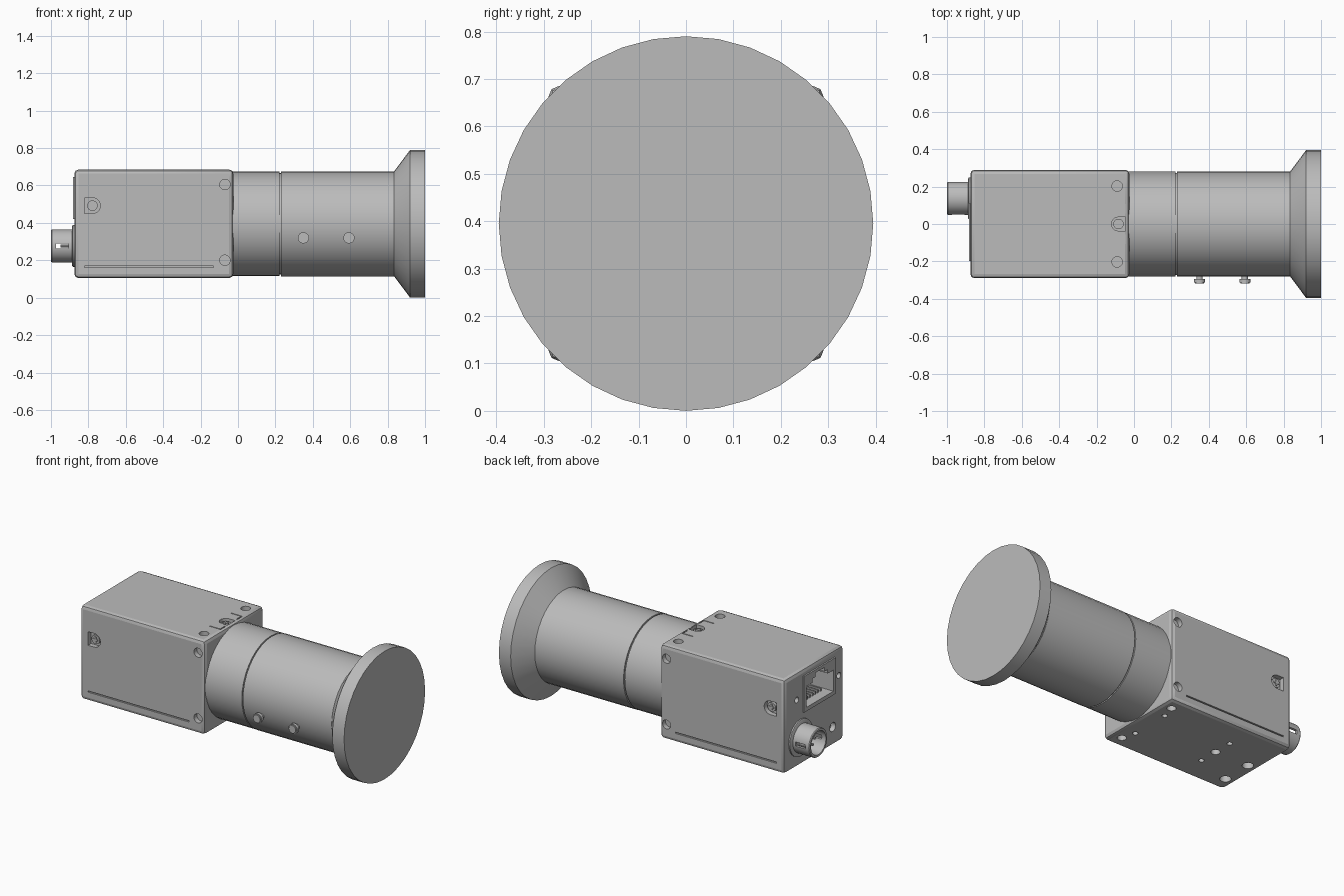
import bpy, bmesh
from math import sin, cos, pi

cube = bpy.data.objects.get("Cube")
if cube:
    bpy.data.objects.remove(cube)

grey = bpy.data.materials.new("neutral grey")
grey.use_nodes = True
grey.diffuse_color = (0.5, 0.5, 0.5, 1)
grey.node_tree.nodes["Principled BSDF"].inputs["Base Color"].default_value = (0.5, 0.5, 0.5, 1)

AXIS_Z = 0.395    # height of the optical axis
BACK = -0.875     # rear face of the housing
FRONT = -0.025    # front face of the housing
HALF = 0.29       # half width of the housing


def finish(name, bm, angle=30):
    """Turn a bmesh into a named, shaded object."""
    bmesh.ops.recalc_face_normals(bm, faces=bm.faces)
    mesh = bpy.data.meshes.new(name)
    bm.to_mesh(mesh)
    bm.free()
    obj = bpy.data.objects.new(name, mesh)
    bpy.context.collection.objects.link(obj)
    mesh.materials.append(grey)
    smooth(obj, angle)
    return obj


def smooth(obj, angle=30):
    bpy.ops.object.select_all(action='DESELECT')
    bpy.context.view_layer.objects.active = obj
    obj.select_set(True)
    bpy.ops.object.shade_smooth_by_angle(angle=angle * pi / 180)


def apply(obj, mod):
    bpy.context.view_layer.objects.active = obj
    bpy.ops.object.modifier_apply(modifier=mod.name)


def cut(obj, bm):
    """Subtract the closed solids in bm from an object."""
    cutter = finish("cutter", bm)
    cutter.hide_render = True
    mod = obj.modifiers.new("cut", 'BOOLEAN')
    mod.operation = 'DIFFERENCE'
    mod.solver = 'EXACT'
    mod.object = cutter
    apply(obj, mod)
    bpy.data.objects.remove(cutter)
    smooth(obj)


def prism(bm, outline, axis, lo, hi):
    """Extrude a 2D outline along one axis."""
    place = {'x': lambda u, v, w: (w, u, v),
             'y': lambda u, v, w: (u, w, v),
             'z': lambda u, v, w: (u, v, w)}[axis]
    rings = [[bm.verts.new(place(u, v, w)) for u, v in outline] for w in (lo, hi)]
    for ring in rings:
        bm.faces.new(ring)
    n = len(outline)
    for i in range(n):
        j = (i + 1) % n
        bm.faces.new((rings[0][i], rings[0][j], rings[1][j], rings[1][i]))


def circle(u, v, r, n=20):
    return [(u + r * cos(2 * pi * i / n), v + r * sin(2 * pi * i / n)) for i in range(n)]


def rect(u0, u1, v0, v1):
    return [(u0, v0), (u1, v0), (u1, v1), (u0, v1)]


def d_shape(u, v, r, side):
    """Half round on one side, square on the other."""
    arc = [(u + side * r * cos(a), v + r * sin(a))
           for a in (pi * (i / 10 - 0.5) for i in range(11))]
    return arc + [(u - side * r, v + r), (u - side * r, v - r)]


def lathe(name, profile, y=0, z=AXIS_Z, sides=36, closed=False):
    """Revolve (x, radius) points around a line along x."""
    bm = bmesh.new()
    rings = [[bm.verts.new((x, y + u, z + v)) for u, v in circle(0, 0, r, sides)]
             for x, r in profile]
    pairs = list(zip(rings, rings[1:]))
    if closed:
        pairs.append((rings[-1], rings[0]))
    else:
        bm.faces.new(rings[0])
        bm.faces.new(rings[-1])
    for a, b in pairs:
        for i in range(sides):
            j = (i + 1) % sides
            bm.faces.new((a[i], a[j], b[j], b[i]))
    return finish(name, bm)


# Housing with softened edges
bm = bmesh.new()
prism(bm, rect(-HALF, HALF, AXIS_Z - HALF, AXIS_Z + HALF), 'x', BACK, FRONT)
housing = finish("housing", bm)
bevel = housing.modifiers.new("bevel", 'BEVEL')
bevel.width = 0.022
bevel.segments = 2
apply(housing, bevel)

# Recesses in the housing
bm = bmesh.new()
TOP, BOTTOM = AXIS_Z + HALF, AXIS_Z - HALF
for s in (-1, 1):
    inner, outer = s * (HALF - 0.03), s * (HALF + 0.03)
    for z in (0.2, 0.605):
        prism(bm, circle(-0.07, z, 0.028), 'y', inner, outer)
    prism(bm, d_shape(-0.778, 0.492, 0.042, 1), 'y', inner, outer)
    prism(bm, rect(-0.82, -0.13, 0.161, 0.169), 'y', s * (HALF - 0.01), outer)
    # top holes and bracket grooves
    prism(bm, circle(-0.09, s * 0.203, 0.028), 'z', TOP - 0.03, TOP + 0.03)
    bracket = [(-0.12, 0.107), (-0.045, 0.107), (-0.045, 0.055),
               (-0.051, 0.055), (-0.051, 0.101), (-0.12, 0.101)]
    prism(bm, [(u, s * v) for u, v in bracket], 'z', TOP - 0.006, TOP + 0.03)
    # underside holes in mirrored pairs
    for x, y, r in ((-0.09, 0.21, 0.026), (-0.114, 0.125, 0.016), (-0.58, 0.12, 0.016)):
        prism(bm, circle(x, s * y, r), 'z', BOTTOM - 0.03, BOTTOM + 0.04)
prism(bm, d_shape(-0.083, 0, 0.037, -1), 'z', TOP - 0.03, TOP + 0.03)
for x, y, r in ((-0.58, 0, 0.026), (-0.81, 0, 0.032), (-0.81, -0.19, 0.032)):
    prism(bm, circle(x, y, r), 'z', BOTTOM - 0.03, BOTTOM + 0.04)
# rear holes and socket bay
for y, z, r in ((-0.24, 0.515, 0.018), (0.17, 0.52, 0.018), (-0.18, 0.22, 0.028)):
    prism(bm, circle(y, z, r), 'x', BACK - 0.03, BACK + 0.03)
prism(bm, rect(-0.2, 0.11, 0.42, 0.645), 'x', BACK - 0.03, -0.58)
cut(housing, bm)

# Cross-head screws in the recesses
def cross_screw(name, u, v, axis, base, out):
    bm = bmesh.new()
    prism(bm, circle(u, v, 0.028), axis, base, base + out * 0.018)
    for a, b in ((0.018, 0.005), (0.005, 0.018)):
        prism(bm, rect(u - a, u + a, v - b, v + b), axis, base + out * 0.016, base + out * 0.023)
    finish(name, bm)


cross_screw("side_screw_right", -0.778, 0.492, 'y', -HALF + 0.031, -1)
cross_screw("side_screw_left", -0.778, 0.492, 'y', HALF - 0.031, 1)
cross_screw("top_screw", -0.083, 0, 'z', TOP - 0.031, 1)

# Network socket with a keyed cavity
bm = bmesh.new()
prism(bm, rect(-0.199, 0.109, 0.421, 0.644), 'x', BACK - 0.008, -0.585)
socket = finish("network_socket", bm)
MID = -0.045
half_key = [(0.13, 0.445), (0.13, 0.575), (0.075, 0.575), (0.075, 0.6), (0.042, 0.6), (0.042, 0.625)]
key = [(MID + u, v) for u, v in half_key] + [(MID - u, v) for u, v in reversed(half_key)]
bm = bmesh.new()
prism(bm, key, 'x', BACK - 0.05, -0.62)
cut(socket, bm)
bm = bmesh.new()
for i in range(8):
    y = MID + (i - 3.5) * 0.026
    prism(bm, rect(y - 0.005, y + 0.005, 0.444, 0.462), 'x', BACK + 0.05, -0.61)
finish("socket_contacts", bm)

# Round power connector: flange, slotted shell, inner core
CY, CZ = 0.137, 0.277
lathe("connector_flange", [(BACK + 0.01, 0.112), (BACK - 0.008, 0.112), (BACK - 0.012, 0.105)], CY, CZ)
shell = lathe("connector_shell", [(BACK + 0.01, 0.088), (-0.995, 0.088), (-1, 0.084),
                                  (-1, 0.072), (BACK + 0.01, 0.072)], CY, CZ, closed=True)
bm = bmesh.new()
prism(bm, rect(-0.972, -0.905, CZ - 0.013, CZ + 0.013), 'y', CY - 0.15, CY + 0.15)
cut(shell, bm)
bm = bmesh.new()
for y, z in circle(CY, CZ, 0.038, 6):
    prism(bm, circle(y, z, 0.008, 10), 'x', BACK, -0.95)
finish("connector_pins", bm)

# Lens: mount ring, groove, barrel and flared front
lathe("mount_ring", [(FRONT - 0.005, 0.28), (0.222, 0.28)])
lathe("lens_groove", [(0.2, 0.272), (0.25, 0.272)])
lathe("lens_barrel", [(0.23, 0.281), (0.84, 0.281)])
lathe("front_flare", [(0.835, 0.281), (0.92, 0.395), (1, 0.395)])

# Thumb screws locking the lens rings
for name, x in (("iris", 0.35), ("focus", 0.593)):
    bm = bmesh.new()
    prism(bm, circle(x, 0.32, 0.017, 16), 'y', -0.25, -0.296)
    prism(bm, circle(x, 0.32, 0.03), 'y', -0.294, -0.312)
    prism(bm, circle(x, 0.32, 0.024), 'y', -0.311, -0.319)
    finish(name + "_lock_screw", bm)
